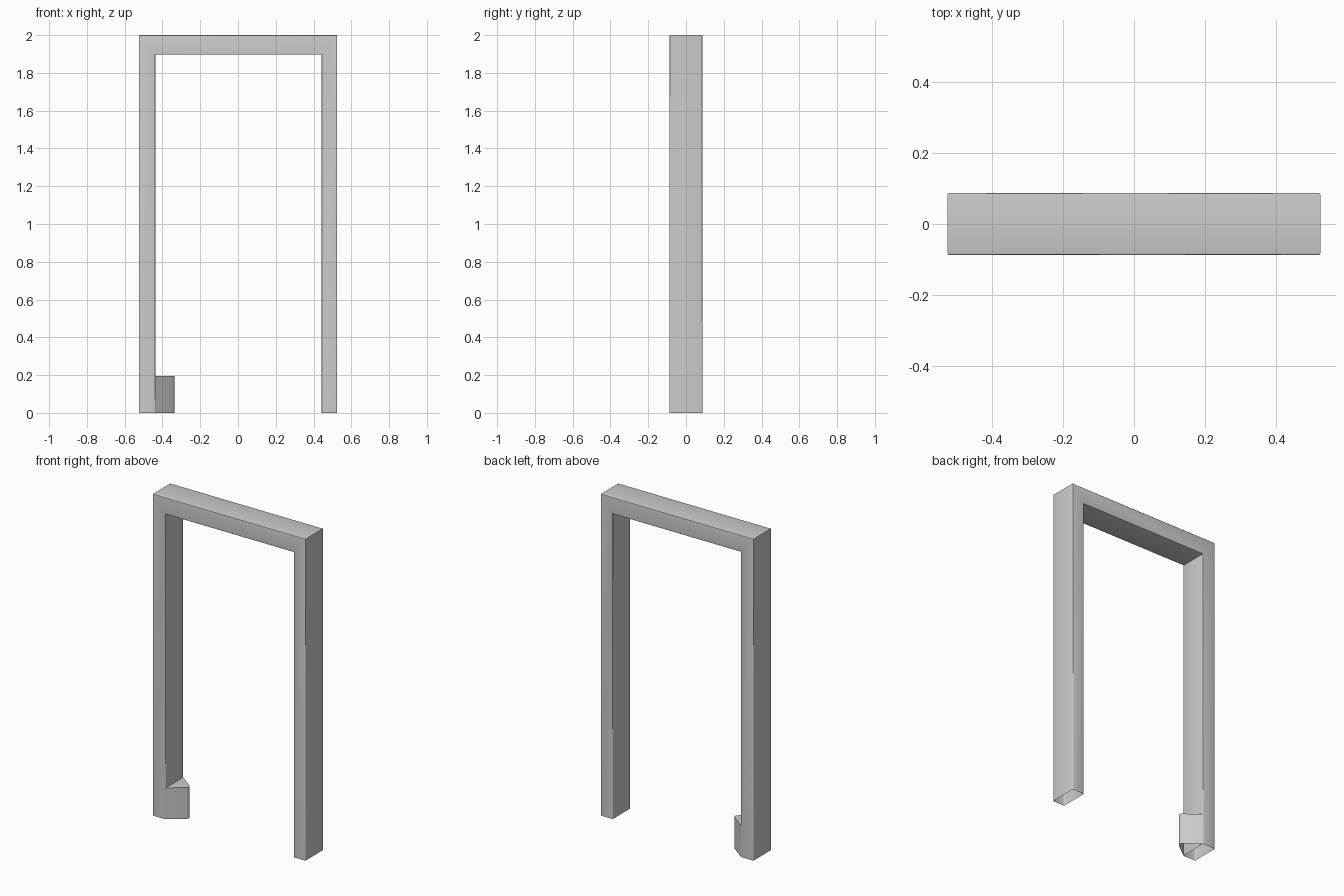
import bpy, bmesh, math

if "Cube" in bpy.data.objects:
    bpy.data.objects.remove(bpy.data.objects["Cube"])

W, D, H = 0.525, 0.0875, 2.0      # half width, half depth, height
IN_L, IN_R, IN_Z = -0.437, 0.443, 1.897   # inner faces of the opening
R = 0.005                          # small rounding of the long edges


def finish(name, bm, angle):
    bmesh.ops.recalc_face_normals(bm, faces=bm.faces)
    mesh = bpy.data.meshes.new(name)
    bm.to_mesh(mesh)
    bm.free()
    obj = bpy.data.objects.new(name, mesh)
    bpy.context.collection.objects.link(obj)
    bpy.ops.object.select_all(action='DESELECT')
    obj.select_set(True)
    bpy.context.view_layer.objects.active = obj
    bpy.ops.object.shade_smooth_by_angle(angle=math.radians(angle))
    return obj


# Rounded rectangular section: (outer side?, inset from that side, y)
section = []
for outer, sy, start in ((True, -1, 0), (False, -1, 1), (False, 1, 0), (True, 1, 1)):
    corner = []
    for i in range(4):
        a = math.pi / 2 * i / 3
        corner.append((outer, R - R * math.cos(a), sy * (D - R + R * math.sin(a))))
    section += corner[::-1] if start else corner

# Door frame: section swept up, across and down with mitred corners, open feet
bm = bmesh.new()
rings = []
for left, top in ((True, False), (True, True), (False, True), (False, False)):
    ring = []
    for outer, d, y in section:
        s = 1 if left else -1
        if outer:
            x, z = s * (-W + d), H - d
        else:
            x, z = (IN_L if left else IN_R) - s * d, IN_Z + d
        ring.append(bm.verts.new((x, y, z if top else 0)))
    rings.append(ring)
n = len(section)
for a, b in zip(rings, rings[1:]):
    for i in range(n):
        j = (i + 1) % n
        bm.faces.new((a[i], a[j], b[j], b[i]))
finish("door_frame", bm, 35)

# Door stop: round-nosed wedge at the foot of the left post, open below
NOSE, TIP, STOP_H = 0.02, IN_L + 0.10, 0.195
outline = [(IN_L, -D + 0.002)]
for i in range(9):
    a = math.radians(-51 + 102 * i / 8)
    outline.append((TIP - NOSE + NOSE * math.cos(a), NOSE * math.sin(a)))
outline.append((IN_L, D - 0.002))

bm = bmesh.new()
low = [bm.verts.new((x, y, 0)) for x, y in outline]
high = [bm.verts.new((x, y, STOP_H)) for x, y in outline]
for i in range(len(outline) - 1):
    bm.faces.new((low[i], low[i + 1], high[i + 1], high[i]))
bm.faces.new(high)
finish("door_stop", bm, 35)
